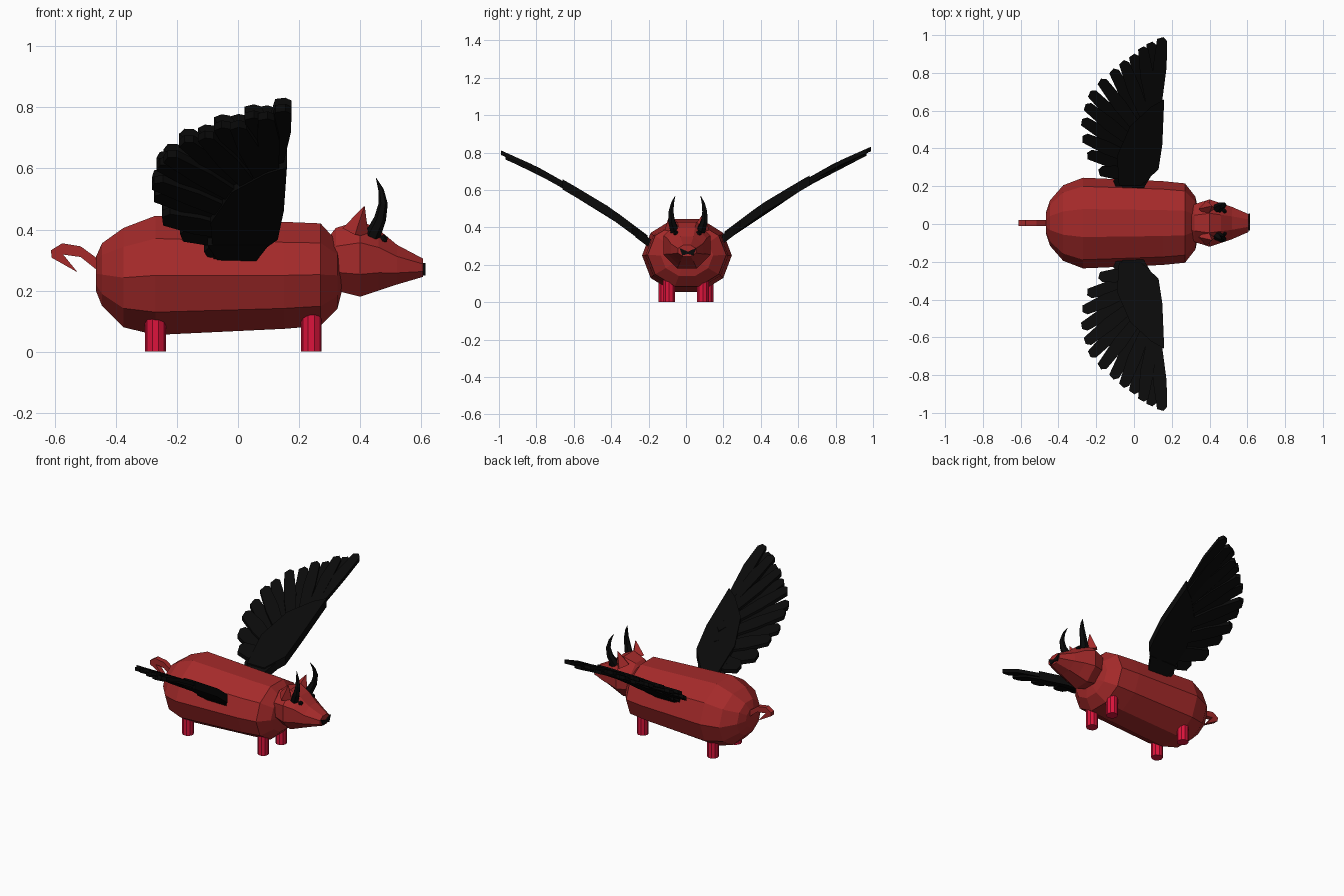
import bpy, bmesh, math
from mathutils import Vector

if "Cube" in bpy.data.objects:
    bpy.data.objects.remove(bpy.data.objects["Cube"])


def material(name, rgb):
    m = bpy.data.materials.new(name)
    m.diffuse_color = (*rgb, 1)
    m.use_nodes = True
    m.node_tree.nodes["Principled BSDF"].inputs["Base Color"].default_value = m.diffuse_color
    return m


HIDE = material("brown red hide", (0.376, 0.023, 0.023))
LEG = material("crimson leg", (0.716, 0.007, 0.045))
BLACK = material("black", (0.003, 0.003, 0.003))


def finish(name, bm, mat):
    bmesh.ops.recalc_face_normals(bm, faces=bm.faces)
    me = bpy.data.meshes.new(name)
    bm.to_mesh(me)
    bm.free()
    me.materials.append(mat)
    ob = bpy.data.objects.new(name, me)
    bpy.context.collection.objects.link(ob)
    return ob


def skin(name, rings, mat):
    """Join rings of points into a closed skin."""
    bm = bmesh.new()
    rows = [[bm.verts.new(p) for p in r] for r in rings]
    n = len(rows[0])
    for a, b in zip(rows, rows[1:]):
        for i in range(n):
            j = (i + 1) % n
            bm.faces.new((a[i], a[j], b[j], b[i]))
    bm.faces.new(rows[0])
    bm.faces.new(rows[-1])
    return finish(name, bm, mat)


def loft_x(name, sections, sides, mat, cy=0.005):
    """Sections: x, half width, bottom z, top z."""
    rings = []
    for k, (x, w, lo, hi) in enumerate(sections):
        ring = []
        for i in range(sides):
            a = 2 * math.pi * (i + 0.5) / sides
            s = 1 / math.cos(math.pi / sides)
            ring.append((x, cy + w * math.sin(a) * (s if sides % 4 == 0 else 1),
                         (lo + hi) / 2 + (hi - lo) / 2 * math.cos(a) * s))
        rings.append(ring)
    return skin(name, rings, mat)


def tube(name, path, sides, mat):
    """Path: x, y, z, radius."""
    pts = [Vector(p[:3]) for p in path]
    rings = []
    for k, p in enumerate(pts):
        d = (pts[min(k + 1, len(pts) - 1)] - pts[max(k - 1, 0)]).normalized()
        u = d.cross(Vector((0, 1, 0))).normalized()
        v = d.cross(u)
        rings.append([p + path[k][3] * (u * math.cos(t) + v * math.sin(t))
                      for t in (2 * math.pi * i / sides for i in range(sides))])
    return skin(name, rings, mat)


def prism(name, pts, offset, mat):
    """Polygon swept along an offset vector."""
    off = Vector(offset)
    return skin(name, [[Vector(p) for p in pts], [Vector(p) + off for p in pts]], mat)


# Body and head
loft_x("body", [(-0.465, 0.06, 0.20, 0.31), (-0.445, 0.12, 0.15, 0.355), (-0.375, 0.20, 0.08, 0.405),
                (-0.27, 0.24, 0.055, 0.445), (0.15, 0.222, 0.075, 0.425), (0.27, 0.21, 0.085, 0.42),
                (0.325, 0.14, 0.14, 0.36), (0.34, 0.07, 0.20, 0.29)], 10, HIDE)
loft_x("head", [(0.285, 0.06, 0.24, 0.36), (0.32, 0.10, 0.20, 0.405), (0.40, 0.125, 0.18, 0.43),
                (0.46, 0.105, 0.20, 0.40), (0.52, 0.085, 0.22, 0.35), (0.605, 0.048, 0.245, 0.305)], 8, HIDE)

# Nose plate with a notch in the middle
prism("nose", [(0.605, 0.01 + y, z) for y, z in
               [(-0.045, 0.29), (0, 0.27), (0.045, 0.29), (0.03, 0.25), (0, 0.258), (-0.03, 0.25)]],
      (0.008, 0, 0), BLACK)

# Tail with a hooked tip
prism("tail", [(x, -0.01, z) for x, z in
               [(-0.44, 0.29), (-0.515, 0.345), (-0.575, 0.355), (-0.612, 0.332), (-0.61, 0.308),
                (-0.525, 0.26), (-0.572, 0.318), (-0.515, 0.31), (-0.44, 0.25)]], (0, 0.032, 0), HIDE)

for side, s in (("left", 1), ("right", -1)):
    # Legs
    for where, x, y, top in (("front", 0.24, 0.09, 0.17), ("back", -0.27, 0.115, 0.14)):
        tube(f"{side}_{where}_leg", [(x, s * y, 0, 0.034), (x, s * y, top, 0.034)], 10, LEG)
    # Ears
    tube(f"{side}_ear", [(0.385, 0.005 + s * 0.075, 0.39, 0.045),
                         (0.413, 0.005 + s * 0.09, 0.475, 0.002)], 4, HIDE)
    # Curved horns
    tube(f"{side}_horn", [(x, 0.01 + s * y, z, r) for x, y, z, r in
                          [(0.44, 0.07, 0.38, 0.026), (0.465, 0.088, 0.435, 0.02),
                           (0.475, 0.09, 0.485, 0.015), (0.468, 0.082, 0.53, 0.009),
                           (0.452, 0.068, 0.568, 0.001)]], 6, BLACK)
    # Eyes
    bm = bmesh.new()
    bmesh.ops.create_icosphere(bm, subdivisions=1, radius=0.016)
    bmesh.ops.translate(bm, verts=bm.verts, vec=(0.476, 0.008 + s * 0.06, 0.368))
    finish(f"{side}_eye", bm, BLACK)


# Wings: feathers fanned from the arm, following a gently arched rise
ARCH = [(0.0, 0.17), (0.2, 0.325), (0.4, 0.475), (0.6, 0.595), (0.8, 0.708), (1.0, 0.797)]
TIPS = [(-0.11, 0.22), (-0.19, 0.28), (-0.25, 0.37), (-0.275, 0.46), (-0.278, 0.55), (-0.26, 0.63),
        (-0.235, 0.70), (-0.18, 0.765), (-0.115, 0.82), (-0.06, 0.865), (-0.005, 0.90),
        (0.045, 0.94), (0.09, 0.965), (0.148, 0.99)]


def rise(y):
    for (a, za), (b, zb) in zip(ARCH, ARCH[1:]):
        if y <= b:
            return za + (zb - za) * (y - a) / (b - a)
    return ARCH[-1][1]


for side, s, lift in (("left", 1, 0.02), ("right", -1, 0.0)):
    n = len(TIPS)
    for i, tip in enumerate(TIPS):
        t = i / (n - 1)
        base = Vector((0.03 + 0.09 * t, 0.235 + 0.36 * t))
        d = (Vector(tip) - base).normalized()
        w = Vector((-d.y, d.x)) * 0.036
        mid = base.lerp(Vector(tip), 0.6)
        end = Vector(tip)
        outline = [base - w * 0.6, mid - w, end - w * 0.8 - d * 0.02, end - w * 0.2,
                   end + w * 0.7 - d * 0.012, mid + w, base + w * 0.6]
        step = 0.006 if i % 2 else -0.008
        prism(f"{side}_feather_{i + 1}",
              [(p.x, s * p.y, rise(p.y) + lift + step - 0.011) for p in outline],
              (0, 0, 0.024), BLACK)
    # Covert feathers and the leading arm, thicker than the main feathers
    arm = [(-0.08, 0.205), (0.04, 0.205), (0.13, 0.29), (0.15, 0.42), (0.16, 0.66),
           (0.09, 0.62), (-0.02, 0.52), (-0.09, 0.36)]
    prism(f"{side}_wing_arm", [(x, s * y, rise(y) + lift - 0.026) for x, y in arm],
          (0, 0, 0.054), BLACK)
    # Root that joins the wing to the body
    prism(f"{side}_wing_root", [(x, s * y, rise(y) + lift - 0.03) for x, y in
                                [(-0.05, 0.17), (0.04, 0.17), (0.1, 0.27), (-0.1, 0.27)]],
          (0, 0, 0.05), BLACK)
